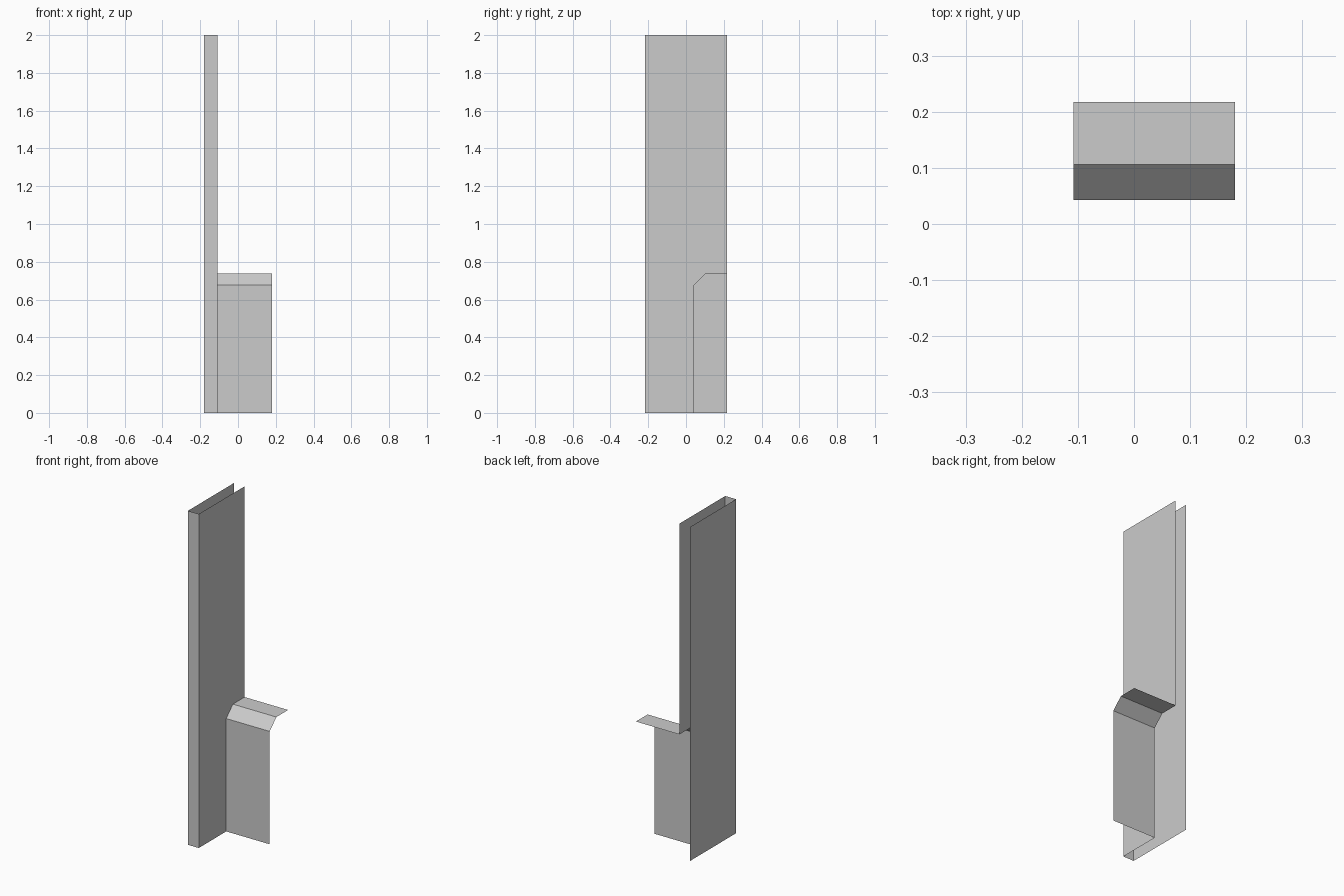
import bpy

if "Cube" in bpy.data.objects:
    bpy.data.objects.remove(bpy.data.objects["Cube"])

X0, X1, X2 = -0.18, -0.108, 0.18      # outer wall, inner wall, end of ledge
Y, H = 0.217, 2.0                     # half depth, full height
# Ledge side profile (y, z): riser, chamfer, flat top
PROFILE = [(0.043, 0.0), (0.043, 0.676), (0.106, 0.738), (Y, 0.738)]


def add_mesh(name, verts, faces):
    mesh = bpy.data.meshes.new(name)
    mesh.from_pydata(verts, [], faces)
    mesh.update()
    obj = bpy.data.objects.new(name, mesh)
    bpy.context.collection.objects.link(obj)
    return obj


def rect(name, corners):
    return add_mesh(name, corners, [range(4)])


# Tall upright: open at back, top and bottom
rect("upright_front", [(X0, -Y, 0), (X1, -Y, 0), (X1, -Y, H), (X0, -Y, H)])
rect("upright_outer_wall", [(X0, Y, 0), (X0, -Y, 0), (X0, -Y, H), (X0, Y, H)])

# Inner wall: cut away behind the ledge profile
outline = [(-Y, 0)] + PROFILE + [(Y, H), (-Y, H)]
add_mesh("upright_inner_wall", [(X1, y, z) for y, z in outline], [range(len(outline))])

# Low ledge: profile swept sideways
n = len(PROFILE)
ledge_verts = [(x, y, z) for x in (X1, X2) for y, z in PROFILE]
add_mesh("ledge", ledge_verts, [(i, n + i, n + i + 1, i + 1) for i in range(n - 1)])
